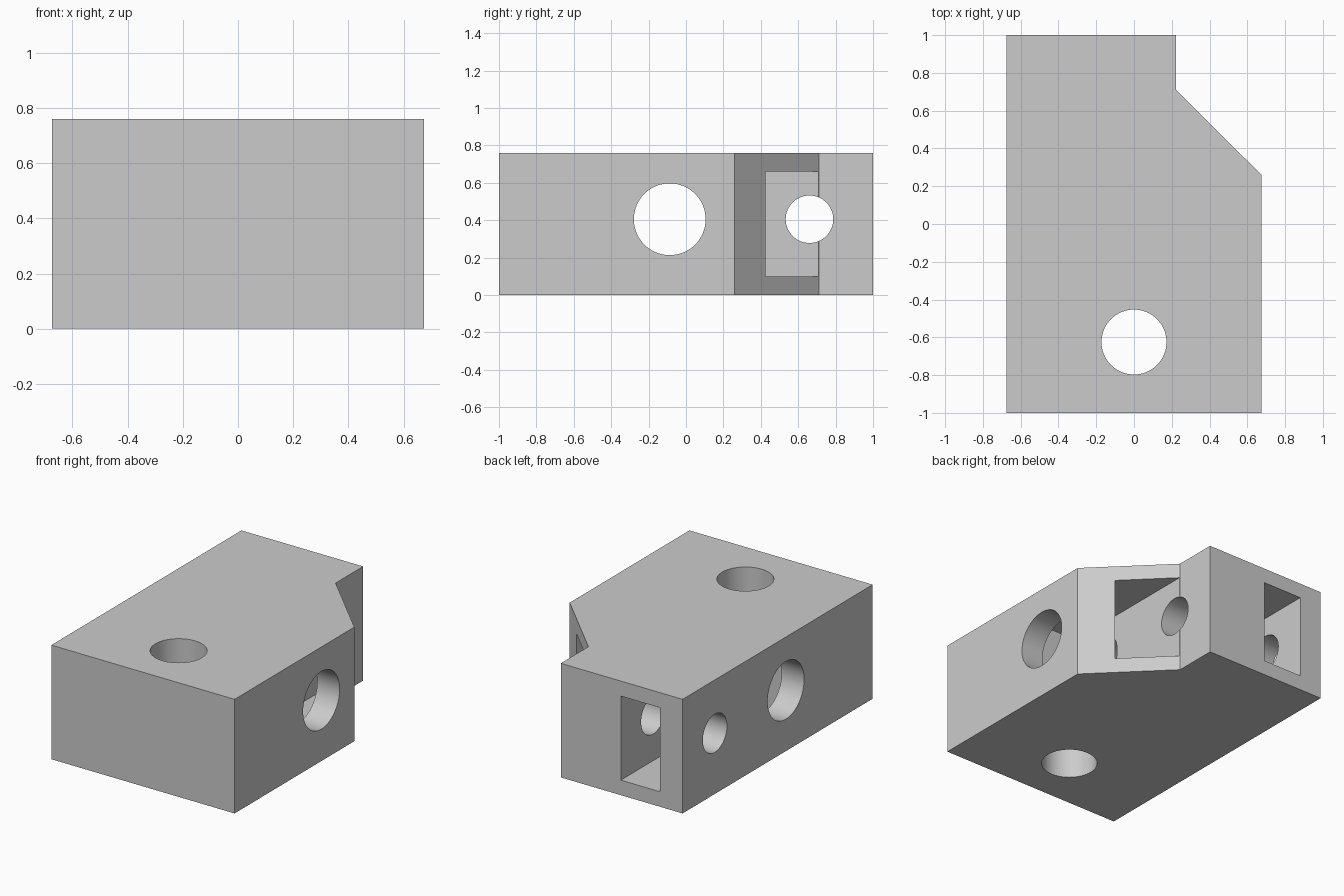
import bpy, bmesh, math
from mathutils import Matrix

cube = bpy.data.objects.get("Cube")
if cube:
    bpy.data.objects.remove(cube, do_unlink=True)

HEIGHT = 0.76
AXIS_Z = 0.405

grey = bpy.data.materials.new("plain_grey")
grey.use_nodes = True
grey.diffuse_color = (0.6, 0.6, 0.6, 1)
grey.node_tree.nodes["Principled BSDF"].inputs["Base Color"].default_value = (0.6, 0.6, 0.6, 1)


def make_object(name, bm):
    bmesh.ops.recalc_face_normals(bm, faces=bm.faces)
    mesh = bpy.data.meshes.new(name)
    bm.to_mesh(mesh)
    bm.free()
    mesh.materials.append(grey)
    obj = bpy.data.objects.new(name, mesh)
    bpy.context.collection.objects.link(obj)
    return obj


def box(name, low, high):
    bm = bmesh.new()
    bmesh.ops.create_cube(bm, size=1)
    for v in bm.verts:
        v.co = [lo if c < 0 else hi for c, lo, hi in zip(v.co, low, high)]
    return make_object(name, bm)


def cylinder(name, radius, centre, axis):
    turn = Matrix.Rotation(math.pi / 2, 4, "Y") if axis == "X" else Matrix()
    bm = bmesh.new()
    bmesh.ops.create_cone(bm, cap_ends=True, segments=64, radius1=radius, radius2=radius,
                          depth=3, matrix=Matrix.Translation(centre) @ turn)
    return make_object(name, bm)


# Block with one stepped, chamfered corner
outline = [(-0.675, -1), (0.675, -1), (0.675, 0.26), (0.222, 0.71), (0.222, 1), (-0.675, 1)]
bm = bmesh.new()
base = bm.faces.new([bm.verts.new((x, y, 0)) for x, y in outline])
top = bmesh.ops.extrude_face_region(bm, geom=[base])["geom"]
bmesh.ops.translate(bm, vec=(0, 0, HEIGHT), verts=[g for g in top if isinstance(g, bmesh.types.BMVert)])
block = make_object("block", bm)

# Twin blind slots entering from the back, and the round bores
cutters = [
    box("left_slot_cutter", (0.224, -0.3, 0.1), (0.51, 1.2, 0.66)),
    box("right_slot_cutter", (-0.51, -0.3, 0.1), (-0.22, 1.2, 0.66)),
    cylinder("large_cross_bore_cutter", 0.192, (0, -0.087, AXIS_Z), "X"),
    cylinder("small_cross_bore_cutter", 0.127, (0, 0.66, AXIS_Z), "X"),
    cylinder("vertical_bore_cutter", 0.172, (0, -0.625, 0.4), "Z"),
]
for cutter in cutters:
    cutter.hide_render = True
    cutter.hide_set(True)
    cut = block.modifiers.new(cutter.name, "BOOLEAN")
    cut.operation = "DIFFERENCE"
    cut.solver = "EXACT"
    cut.object = cutter

# Bake the cuts, then smooth the bore walls
bpy.context.view_layer.objects.active = block
block.select_set(True)
for name in [m.name for m in block.modifiers]:
    bpy.ops.object.modifier_apply(modifier=name)
for cutter in cutters:
    bpy.data.objects.remove(cutter, do_unlink=True)
bpy.ops.object.shade_smooth_by_angle(angle=math.radians(30))
